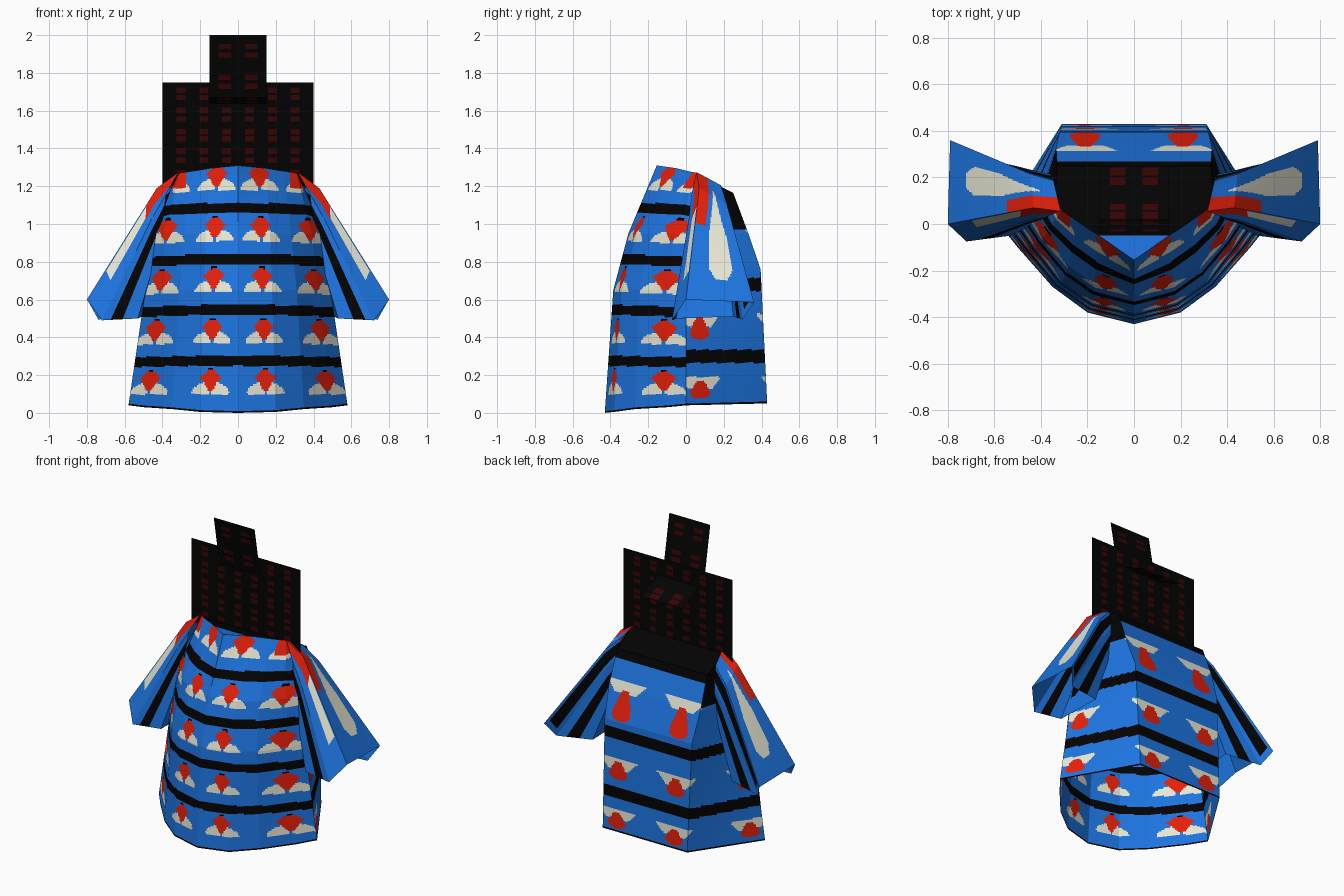
import bpy, math
from mathutils import Vector as V

if "Cube" in bpy.data.objects:
    bpy.data.objects.remove(bpy.data.objects["Cube"])


def material(name, rgb):
    m = bpy.data.materials.new(name)
    m.diffuse_color = (*rgb, 1)
    m.use_nodes = True
    m.node_tree.nodes["Principled BSDF"].inputs["Base Color"].default_value = m.diffuse_color
    return m


MATS = [material("blue_cloth", (0.012, 0.175, 0.74)),
        material("black_cloth", (0.0008, 0.0008, 0.0008)),
        material("red_print", (0.78, 0.014, 0.003)),
        material("cream_print", (0.80, 0.80, 0.66)),
        material("dark_maroon", (0.035, 0.001, 0.001))]
BLUE, BLACK, RED, CREAM, MAROON = range(5)
STEP = 0.0095


def loft(name, rings, colour, sides=(1, -1), step=STEP):
    """Straight loft through rings of points, finely cut so prints follow a rule."""
    cols = len(rings[0])
    rings = [[V(p) for p in r] for r in rings]
    nu = [max(1, math.ceil((rings[0][j + 1] - rings[0][j]).length / step)) for j in range(cols - 1)]
    nv = [max(1, math.ceil((rings[i + 1][0] - rings[i][0]).length / step)) for i in range(len(rings) - 1)]
    us = [(j, k / n) for j, n in enumerate(nu) for k in range(n)] + [(cols - 2, 1.0)]
    vs = [(i, k / n) for i, n in enumerate(nv) for k in range(n)] + [(len(nv) - 1, 1.0)]

    def point(i, v, j, u):
        low = rings[i][j].lerp(rings[i][j + 1], u)
        return low.lerp(rings[i + 1][j].lerp(rings[i + 1][j + 1], u), v)

    verts, faces, mats = [], [], []
    w = len(us)
    grid = [point(i, v, j, u) for i, v in vs for j, u in us]
    for side in sides:
        base = len(verts)
        verts += [(p.x * side, p.y, p.z) for p in grid]
        for b in range(len(vs) - 1):
            i, v = vs[b]
            for a in range(w - 1):
                j, u = us[a]
                q = [b * w + a, b * w + a + 1, (b + 1) * w + a + 1, (b + 1) * w + a]
                mid = (grid[q[0]] + grid[q[1]] + grid[q[2]] + grid[q[3]]) / 4
                mats.append(colour(mid, i, v + 0.5 / nv[i], j, u + 0.5 / nu[j]))
                q = [k + base for k in q]
                faces.append(q if side > 0 else q[::-1])
    me = bpy.data.meshes.new(name)
    me.from_pydata(verts, [], faces)
    for m in MATS:
        me.materials.append(m)
    me.polygons.foreach_set("material_index", mats)
    me.update()
    ob = bpy.data.objects.new(name, me)
    bpy.context.collection.objects.link(ob)
    return ob


# Robe body: half rings from front centre round the side to back centre
HEM = [(0, -.43, 0), (.2, -.38, .005), (.35, -.27, .02), (.5, -.1, .03), (.58, 0, .04), (.31, .43, .05), (0, .43, .05)]
HIP = [(0, -.385, .65), (.18, -.34, .65), (.31, -.25, .65), (.43, -.09, .65), (.49, 0, .65), (.32, .395, .76), (0, .395, .76)]
CHEST = [(0, -.305, .95), (.17, -.26, .95), (.28, -.18, .95), (.39, -.06, .95), (.44, .02, .95), (.335, .33, .95), (0, .33, .95)]
RIM = [(0, -.155, 1.31), (.15, -.05, 1.295), (.24, .01, 1.28), (.31, .06, 1.27), (.34, .12, 1.23), (.33, .25, 1.165), (0, .25, 1.165)]


def front_print(p):
    z = p.z + 0.1 * p.x * p.x * p.z
    if (z - 0.25) % 0.27 < 0.053 and z > 0.2:
        return BLACK
    h = (z - 0.10) % 0.27
    d = min(abs(p.x - (0.15 - 0.03 * z)), abs(p.x - (0.485 - 0.11 * z)))
    red = 0.05 * h / 0.085 if h < 0.085 else 0.05 * (0.135 - h) / 0.05 + 0.008
    if p.z > 1.19 and p.x > 0.275:               # shoulder corner
        return RED
    if 0.02 < h < 0.125 and d < red:
        return RED
    if 0.12 < h < 0.135 and d < 0.014:
        return BLACK
    if h < 0.065 and (d / 0.1) ** 2 + (h / 0.066) ** 2 < 1 and d > 0.008:
        return CREAM
    return BLUE


REDS = [(.075, .17), (.39, .505), (.765, .945)]
CREAMS = [(.13, .19), (.455, .525), (.925, .995)]


def back_print(p, j, u):
    s = p.x if j == 5 else 0.31 + 0.51 * (1 - u)
    z = p.z
    d = min(abs(s - 0.21), abs(s - 0.73))
    if .265 < z < .335 or .645 < z < .715 or z > 1.115 or (j == 4 and u > .6 and z > .97):
        return BLACK
    for lo, hi in REDS:
        if lo < z < hi and d < 0.065 * min(1, (z - lo) / 0.03 + 0.4, (hi - z) / (hi - lo) + 0.35):
            return RED
    for lo, hi in CREAMS:
        if lo < z < hi and d < 0.075 + (z - lo) * 1.0:
            return CREAM
    return BLUE


def robe_colour(p, i, v, j, u):
    if i == 0 and v < 0.017:
        return BLACK
    return front_print(p) if j < 4 else back_print(p, j, u)


loft("robe_body", [HEM, HIP, CHEST, RIM], robe_colour)

# Neck closing: strips from the centre line out to the rim, blue at the front point
centre = [(0, p[1], p[2] - 0.01) for p in RIM[:6]]
rim = [(p[0], p[1], p[2] - 0.01) for p in RIM[:6]]
loft("neck_cover", [centre[::-1], rim[::-1]],
     lambda p, i, v, j, u: BLUE if p.y < -0.05 else BLACK, step=0.5)

# Sleeves: open cuff ring, upper arm ring, shoulder ring
CUFF = [(.80, .0, .60), (.79, .36, .585), (.74, .30, .495), (.51, .25, .51), (.53, -.05, .50), (.72, -.075, .49)]
UPPER = [(.43, .07, 1.19), (.445, .215, 1.11), (.44, .23, .97), (.39, .22, .83), (.43, .0, .84), (.455, .015, 1.03)]
SHOULDER = [(.315, .055, 1.275), (.345, .185, 1.205), (.36, .215, 1.08), (.36, .21, .91), (.41, .01, .92), (.38, .03, 1.16)]


def sleeve_colour(p, i, v, j, u):
    t = 0.2 + 0.8 * (1 - v) if i == 0 else 0.2 * (1 - v)
    if j == 0:                                   # outer face
        if t < 0.45 and u < 0.45 * (1 - t):
            return RED
        if 0.14 < t < 0.84 and abs(u - 0.55) < 0.21 * min(1, (t - 0.1) / 0.4, (0.9 - t) / 0.14):
            return CREAM
    elif j == 5:                                 # upper front face
        if t < 0.32 and u > 0.45:
            return RED
        if 0.3 < t < 0.78 and abs(u - 0.72) < 0.2:
            return CREAM
    elif j == 1 and 0.15 < u < 0.8 and t < 0.95:  # back edge band
        return BLACK
    elif j == 2 and 0.3 < u < 0.65:              # rear underside band
        return BLACK
    elif j == 4 and 0.42 < u < 0.75:             # lower front band
        return BLACK
    return BLUE


loft("sleeves", [r + r[:1] for r in (CUFF, UPPER, SHOULDER)], sleeve_colour)


# Tall black back panel with rows of faint marks
def mark(dx, dz):
    return MAROON if abs(dx) < 0.021 and abs(dz) < 0.036 and abs(dz) > 0.006 else BLACK


def panel_colour(p, i, v, j, u):
    dx = (p.x % 0.12) - 0.06
    dz = (p.z - 1.305) % 0.11 - 0.055
    return mark(dx, dz) if p.z < 1.74 else BLACK


loft("tall_panel", [[(0, .085, 1.2), (.4, .085, 1.2)], [(0, .085, 1.75), (.4, .085, 1.75)]], panel_colour)


# Bent black strip leaning through the top of the panel
def strip_colour(p, i, v, j, u):
    dx = abs(p.x - 0.07) * 0.6
    rows = (0.25, 0.75) if i else (0.2, 0.85)
    span = 0.34 if i else 0.24
    return mark(dx, min(((v - r) * span for r in rows), key=abs))


loft("bent_strip", [[(0, .25, 1.555), (.15, .25, 1.555)],
                    [(0, .02, 1.67), (.15, .02, 1.67)],
                    [(0, -.04, 2.0), (.15, -.04, 2.0)]], strip_colour)
